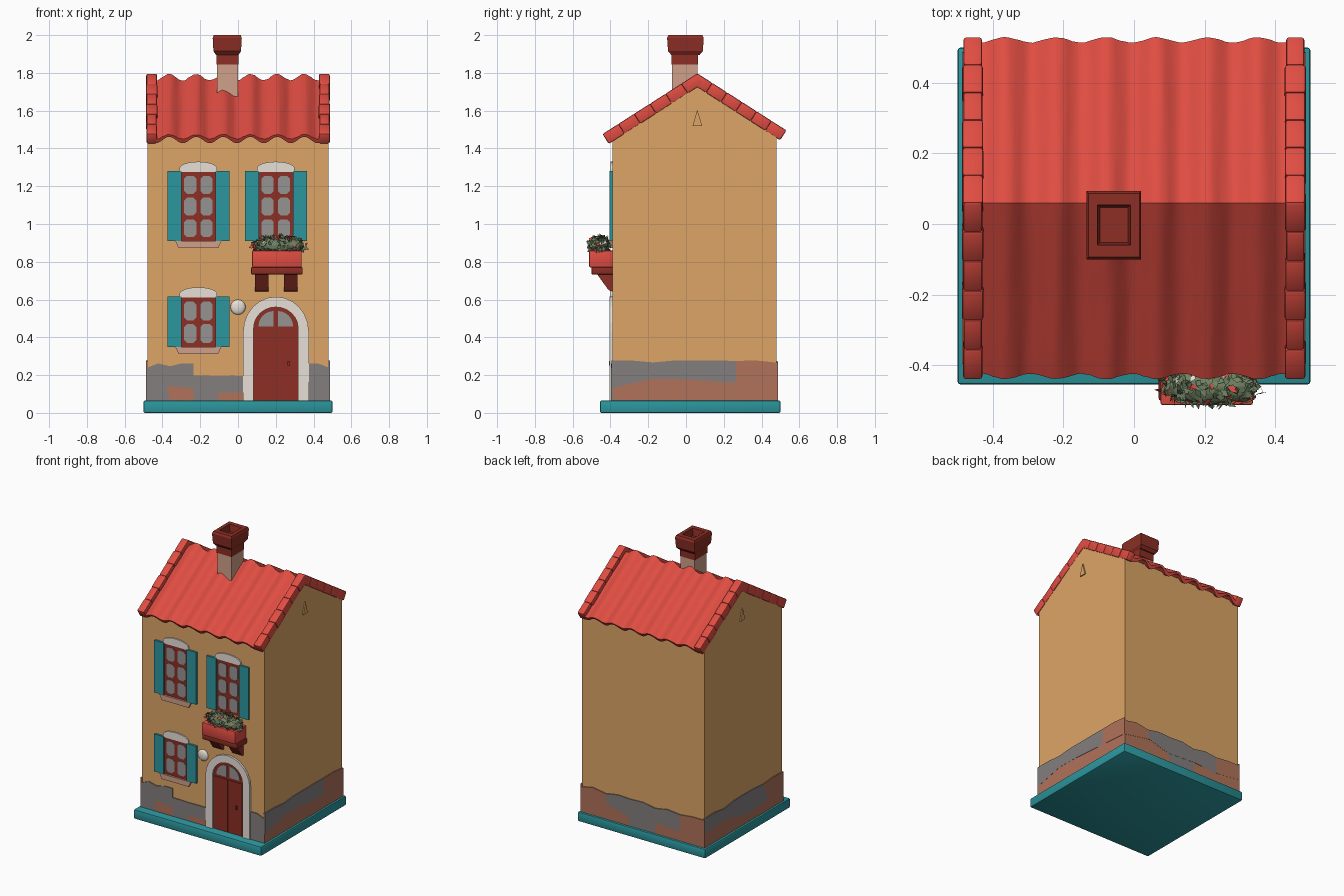
import bpy, bmesh, math, random
from mathutils import Matrix, Vector

if "Cube" in bpy.data.objects:
    bpy.data.objects.remove(bpy.data.objects["Cube"])
random.seed(4)

def mat(name, r, g, b):
    m = bpy.data.materials.new(name)
    lin = [((c / 255 + 0.055) / 1.055) ** 2.4 for c in (r, g, b)]
    m.diffuse_color = (*lin, 1)
    m.use_nodes = True
    m.node_tree.nodes["Principled BSDF"].inputs["Base Color"].default_value = m.diffuse_color
    return m

WALL = mat("ochre plaster", 221, 165, 102)
ROOF = mat("roof red", 224, 77, 66)
TEAL = mat("teal paint", 43, 150, 157)
DARK = mat("dark red wood", 140, 46, 36)
STONE = mat("grey stone", 132, 126, 126)
BROWN = mat("brown stone", 176, 114, 90)
WHITE = mat("white trim", 238, 230, 222)
PINK = mat("pink plaster", 208, 160, 138)
LEAF = mat("leaf green", 112, 130, 98)
GLASS = mat("window grey", 150, 147, 146)

def finish(name, bm, mats, smooth=None):
    bmesh.ops.recalc_face_normals(bm, faces=bm.faces)
    me = bpy.data.meshes.new(name)
    bm.to_mesh(me)
    bm.free()
    for m in mats:
        me.materials.append(m)
    ob = bpy.data.objects.new(name, me)
    bpy.context.collection.objects.link(ob)
    if smooth:
        bpy.ops.object.select_all(action='DESELECT')
        ob.select_set(True)
        bpy.context.view_layer.objects.active = ob
        bpy.ops.object.shade_smooth_by_angle(angle=math.radians(smooth))
    return ob

def box(name, x, y, z, m, bevel=0.0, rot=0.0):
    """Box from (min, max) ranges, turned about its own centre on x."""
    bm = bmesh.new()
    size = [r[1] - r[0] for r in (x, y, z)]
    bmesh.ops.create_cube(bm, size=1, matrix=Matrix.Diagonal((*size, 1)))
    if bevel:
        bmesh.ops.bevel(bm, geom=bm.edges[:], offset=bevel, segments=2, affect='EDGES', profile=0.5)
    bmesh.ops.transform(bm, verts=bm.verts, matrix=Matrix.Translation(
        [sum(r) / 2 for r in (x, y, z)]) @ Matrix.Rotation(rot, 4, 'X'))
    return finish(name, bm, [m], 40 if bevel else None)

def add_slab(bm, pts, dist, depth, turn=0, index=0):
    """Extrude an outline (u, z) out of the wall facing the given quarter turn."""
    rot = Matrix.Rotation(turn * math.pi / 2, 3, 'Z')
    rings = [[bm.verts.new(rot @ Vector((u, -d, z))) for u, z in pts]
             for d in (dist - 0.004, dist + depth)]
    n = len(pts)
    faces = [bm.faces.new(r) for r in rings]
    faces += [bm.faces.new((rings[0][i], rings[0][(i + 1) % n],
                            rings[1][(i + 1) % n], rings[1][i])) for i in range(n)]
    for f in faces:
        f.material_index = index

FRONT = 0.39

def plate(name, pts, depth, m, dist=FRONT, turn=0):
    bm = bmesh.new()
    add_slab(bm, pts, dist, depth, turn)
    return finish(name, bm, [m])

def rect(x0, x1, z0, z1, c=0.0):
    if not c:
        return [(x0, z0), (x1, z0), (x1, z1), (x0, z1)]
    return [(x0 + c, z0), (x1 - c, z0), (x1, z0 + c), (x1, z1 - c),
            (x1 - c, z1), (x0 + c, z1), (x0, z1 - c), (x0, z0 + c)]

def arch(x0, x1, z0, spring, top, n=12):
    c, r = (x0 + x1) / 2, (x1 - x0) / 2
    curve = [(c + r * math.cos(math.pi * i / n), spring + (top - spring) * math.sin(math.pi * i / n))
             for i in range(n + 1)]
    return [(x1, z0)] + curve + [(x0, z0)]

# base and house body
box("base", (-0.5, 0.5), (-0.455, 0.5), (0, 0.066), TEAL, 0.008)
RIDGE, PEAK, SLOPE = 0.06, 1.795, 0.64
top = lambda y: PEAK - SLOPE * abs(y - RIDGE) - 0.047
bm = bmesh.new()
add_slab(bm, [(-0.39, 0.06), (0.48, 0.06), (0.48, top(0.48)), (RIDGE, top(RIDGE)), (-0.39, top(-0.39))],
         0.476, 0.004, 1)
for v in bm.verts:
    if v.co.x < 0.475:
        v.co.x = -0.48
finish("house_body", bm, [WALL])
for turn, side in ((1, 1), (3, -1)):
    plate("gable_vent", [(side * 0.06 - 0.025, 1.52), (side * 0.06 + 0.025, 1.52), (side * 0.06, 1.605)],
          0.008, WALL, 0.48, turn)

# stone footing on all four walls
def footing(name, u0, u1, height, cols, dist, turn):
    bm = bmesh.new()
    us = [u0 + (u1 - u0) * i / cols for i in range(cols + 1)]
    jit = lambda a: random.uniform(-a, a)
    w = (u1 - u0) / cols * 0.25
    shift = [0] + [jit(w) for _ in range(cols - 1)] + [0]
    mid = [0.066 + (height - 0.066) * random.uniform(0.3, 0.6) for _ in us]
    tops = [height + jit(0.015) for _ in us]
    for i in range(cols):
        a, b = us[i], us[i + 1]
        ma, mb = (a + shift[i], mid[i]), (b + shift[i + 1], mid[i + 1])
        add_slab(bm, [(a, 0.06), (b, 0.06), mb, ma], dist, 0.006, turn, int(random.random() < 0.55))
        add_slab(bm, [ma, mb, (b, tops[i + 1]), ((a + b) / 2, height + 0.012), (a, tops[i])],
                 dist, 0.007, turn, int(random.random() < 0.12))
    finish(name, bm, [STONE, BROWN])

footing("footing_front_left", -0.486, -0.235, 0.25, 2, FRONT, 0)
footing("footing_front_middle", -0.235, 0.04, 0.185, 2, FRONT, 0)
footing("footing_front_right", 0.365, 0.486, 0.25, 1, FRONT, 0)
footing("footing_right", -0.395, 0.486, 0.265, 4, 0.48, 1)
footing("footing_back", -0.486, 0.486, 0.25, 5, 0.48, 2)
footing("footing_left", -0.486, 0.395, 0.265, 4, 0.48, 3)

# corrugated roof shell, bent over the ridge
NX, NT = 72, 6
ang = math.atan(SLOPE)
ca, sa = math.cos(ang), math.sin(ang)
LEN = {-1: 0.594, 1: 0.558}

def roof_point(x, t, h):
    s = -1 if t < 0 else 1
    d, k = LEN[s] * abs(t), abs(t)
    y = RIDGE + s * (d * ca + h * sa * k)
    return (x, y, PEAK - d * sa + h * ((1 - k) / ca + ca * k))

bm = bmesh.new()
grid = []
for i in range(NX + 1):
    x = -0.45 + 0.9 * i / NX
    c = math.cos(2 * math.pi * (x - 0.065) / 0.143)
    col = [[], []]
    for j in range(-NT, NT + 1):
        n = random.uniform(-0.002, 0.002)
        col[0].append(bm.verts.new(roof_point(x, j / NT, -0.015 + 0.014 * c + n)))
        col[1].append(bm.verts.new(roof_point(x, j / NT, -0.036 + 0.02 * c)))
    grid.append(col)
loops = [c[0] + c[1][::-1] for c in grid]
m = len(loops[0])
for a, b in zip(loops, loops[1:]):
    for j in range(m):
        bm.faces.new((a[j], b[j], b[(j + 1) % m], a[(j + 1) % m]))
finish("roof_tiles", bm, [ROOF], 40)

# row of verge tiles along each gable edge
for s in (-1, 1):
    n = 6
    step = LEN[s] / n
    for i in range(n):
        d = (i + 0.5) * step
        cy, cz = RIDGE + s * (d * ca - 0.029 * sa), PEAK - d * sa - 0.029 * ca
        for sx in (-1, 1):
            w = 0.028 + random.uniform(-0.002, 0.002)
            x = sx * 0.457
            box("verge_tile", (x - w, x + w), (cy - step * 0.51, cy + step * 0.51),
                (cz - 0.031, cz + 0.031), ROOF, 0.008, -s * ang)

# chimney with hollow cap
box("chimney_shaft", (-0.11, 0.0), (-0.075, 0.06), (1.65, 1.85), PINK)
box("chimney_neck", (-0.113, 0.003), (-0.078, 0.063), (1.845, 1.92), DARK)
bm = bmesh.new()
rings = []
for hx, hy, z in ((0.06, 0.075, 1.895), (0.073, 0.092, 1.915), (0.077, 0.097, 1.985), (0.072, 0.09, 2.0),
                  (0.047, 0.057, 2.0), (0.04, 0.05, 1.95)):
    rings.append([bm.verts.new((-0.057 + a * hx, -0.003 + b * hy, z))
                  for a, b in ((-1, -1), (1, -1), (1, 1), (-1, 1))])
for a, b in zip(rings, rings[1:]):
    for i in range(4):
        bm.faces.new((a[i], a[(i + 1) % 4], b[(i + 1) % 4], b[i]))
bm.faces.new(rings[0])
bm.faces.new(rings[-1])
finish("chimney_cap", bm, [DARK])

# windows with shutters, panes, lintel and sill
def window(cx, z0, z1, rows, sill):
    plate("window_frame", rect(cx - 0.092, cx + 0.092, z0, z1), 0.003, DARK)
    ph = (z1 - z0 - 0.02) / rows
    for sx in (-1, 1):
        for r in range(rows):
            pz = z0 + 0.01 + r * ph
            px = cx + sx * 0.043
            plate("window_pane", rect(px - 0.032, px + 0.032, pz + 0.01, pz + ph - 0.01, 0.015), 0.006, GLASS)
        sh = cx + sx * 0.127
        plate("shutter", rect(sh - 0.037, sh + 0.037, z0, z1 + 0.005), 0.014, TEAL)
    plate("lintel", arch(cx - 0.1, cx + 0.1, z1, z1 + 0.02, z1 + 0.055), 0.009, WHITE)
    if sill:
        plate("sill", [(cx - 0.105, z0 - 0.037), (cx + 0.105, z0 - 0.037), (cx + 0.122, z0), (cx - 0.122, z0)],
              0.016, PINK)

window(-0.21, 0.91, 1.275, 3, True)
window(0.2, 0.91, 1.275, 3, False)
window(-0.21, 0.35, 0.61, 2, True)

# arched door
inner = arch(0.083, 0.318, 0.066, 0.45, 0.56)
plate("door_surround", arch(0.027, 0.375, 0.066, 0.43, 0.615) + inner[::-1], 0.014, WHITE)
plate("door", inner, 0.003, DARK)
for x0, x1 in ((0.09, 0.197), (0.203, 0.31)):
    plate("door_leaf", rect(x0, x1, 0.07, 0.44), 0.007, DARK)
for s in (-1, 1):
    fan = [(0.2 + s * (0.012 + 0.08 * math.cos(a * math.pi / 12)), 0.457 + 0.082 * math.sin(a * math.pi / 12))
           for a in range(7)]
    plate("fanlight_pane", fan + [(0.2 + s * 0.012, 0.457)], 0.007, GLASS)
box("door_handle", (0.262, 0.274), (-0.408, -0.39), (0.25, 0.275), DARK)

# round wall lamp
bm = bmesh.new()
bmesh.ops.create_uvsphere(bm, u_segments=16, v_segments=10, radius=0.04,
                          matrix=Matrix.Translation((0, -0.39, 0.56)) @ Matrix.Diagonal((1, 0.4, 1, 1)))
finish("wall_lamp", bm, [WHITE], 60)

# flower box on bracketed shelf
box("flower_box", (0.075, 0.337), (-0.513, -0.385), (0.77, 0.86), ROOF, 0.006)
box("flower_shelf", (0.07, 0.342), (-0.5, -0.385), (0.733, 0.772), DARK, 0.005)
for x0 in (0.09, 0.243):
    bm = bmesh.new()
    ends = [[bm.verts.new((x, y, z)) for y, z in ((-0.385, 0.64), (-0.41, 0.65), (-0.475, 0.74), (-0.385, 0.74))]
            for x in (x0, x0 + 0.072)]
    for e in ends:
        bm.faces.new(e)
    for i in range(4):
        bm.faces.new((ends[0][i], ends[0][(i + 1) % 4], ends[1][(i + 1) % 4], ends[1][i]))
    finish("shelf_bracket", bm, [DARK])

# foliage: a mound covered in small leaves
bm = bmesh.new()
centre = Vector((0.22, -0.46, 0.885))
bmesh.ops.create_icosphere(bm, subdivisions=2, radius=1,
                           matrix=Matrix.Translation(centre) @ Matrix.Diagonal((0.135, 0.05, 0.04, 1)))
for i in range(300):
    d = Vector([random.gauss(0, 1) for _ in range(3)]).normalized()
    p = centre + Vector((d.x * 0.15, d.y * 0.06, d.z * 0.055)) * random.uniform(0.8, 1.03)
    a = Vector([random.gauss(0, 1) for _ in range(3)]).normalized()
    b = a.cross(d).normalized()
    f = bm.faces.new([bm.verts.new(p + v) for v in (a * 0.017, b * 0.01, a * -0.017, b * -0.01)])
    f.material_index = random.choices((0, 1, 2), (16, 2, 1))[0]
finish("foliage", bm, [LEAF, ROOF, WHITE])
